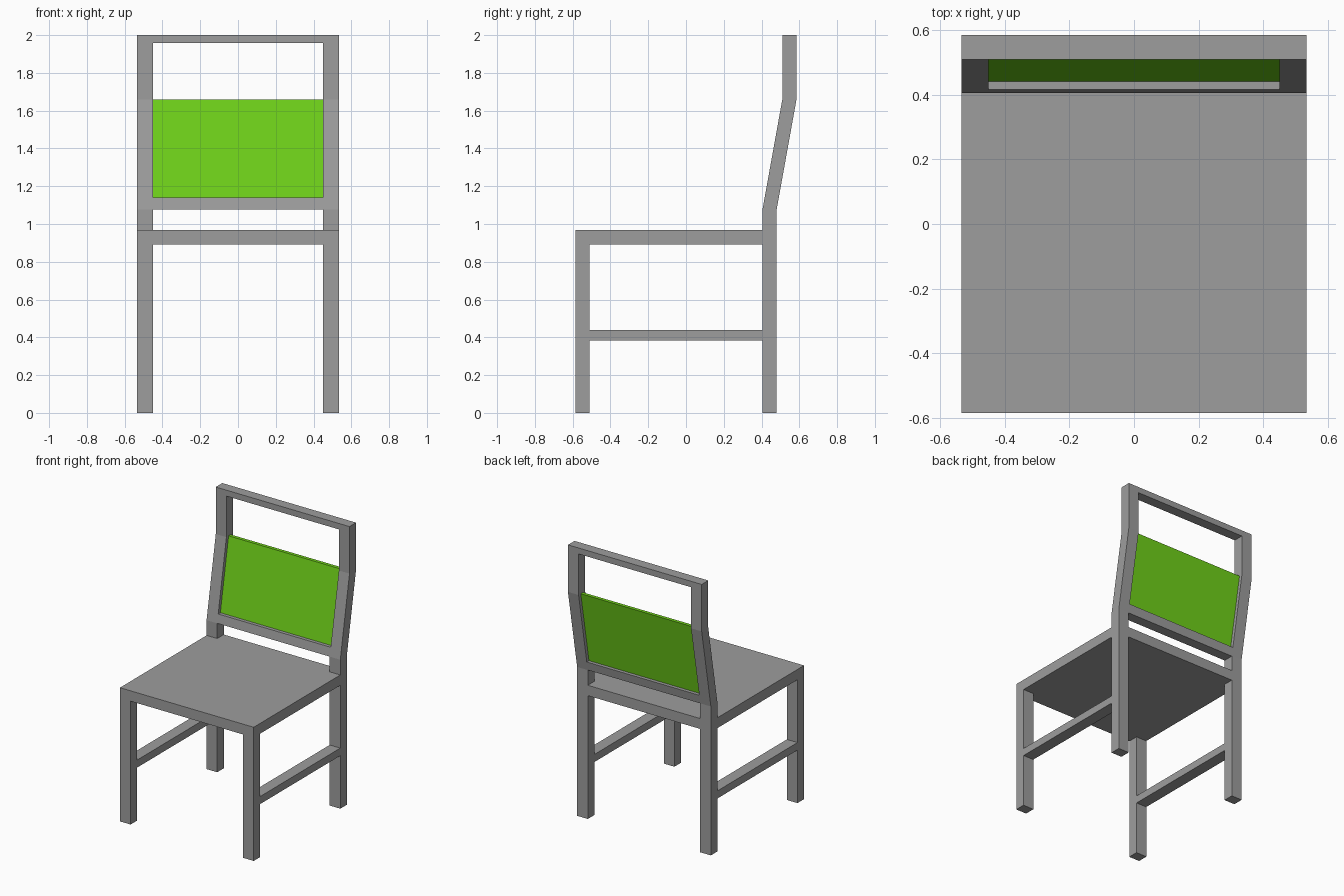
import bpy, bmesh

if "Cube" in bpy.data.objects:
    bpy.data.objects.remove(bpy.data.objects["Cube"])

W, I = 0.535, 0.45            # outer and inner x of the legs
BACK = [(0.405, 0.0), (0.405, 1.077), (0.51, 1.66), (0.51, 2.0)]  # front line of back post (y, z)
DEPTH = 0.075


def material(name, color):
    mat = bpy.data.materials.new(name)
    mat.diffuse_color = color
    mat.use_nodes = True
    mat.node_tree.nodes["Principled BSDF"].inputs["Base Color"].default_value = mat.diffuse_color
    return mat


GREY = material("dark_grey", (0.34, 0.34, 0.34, 1))
GREEN = material("green", (0.16, 0.64, 0.01, 1))


def prism(name, profile, x0, x1, mat=GREY):
    """Extrude a closed (y, z) profile from x0 to x1."""
    bm = bmesh.new()
    face = bm.faces.new([bm.verts.new((x0, y, z)) for y, z in profile])
    ext = bmesh.ops.extrude_face_region(bm, geom=[face])
    verts = [v for v in ext["geom"] if isinstance(v, bmesh.types.BMVert)]
    bmesh.ops.translate(bm, vec=(x1 - x0, 0, 0), verts=verts)
    bmesh.ops.recalc_face_normals(bm, faces=bm.faces)
    mesh = bpy.data.meshes.new(name)
    bm.to_mesh(mesh)
    bm.free()
    mesh.materials.append(mat)
    obj = bpy.data.objects.new(name, mesh)
    bpy.context.collection.objects.link(obj)
    return obj


def box(name, x0, x1, y0, y1, z0, z1):
    return prism(name, [(y0, z0), (y1, z0), (y1, z1), (y0, z1)], x0, x1)


def slanted(name, z0, z1, offset, depth, mat=GREY):
    """Slab between the back posts that follows their slope."""
    def y(z):
        return 0.405 + (z - 1.077) * 0.105 / 0.583 + offset
    return prism(name, [(y(z0), z0), (y(z0) + depth, z0),
                        (y(z1) + depth, z1), (y(z1), z1)], -I, I, mat)


# Legs, bent back posts and side stretchers
post = BACK + [(y + DEPTH, z) for y, z in reversed(BACK)]
for side, x0, x1 in (("left", -W, -I), ("right", I, W)):
    prism(f"back_post_{side}", post, x0, x1)
    box(f"front_leg_{side}", x0, x1, -0.585, -0.51, 0, 0.892)
    box(f"stretcher_{side}", x0, x1, -0.51, 0.405, 0.383, 0.438)

# Seat, with a tongue running back between the posts
box("seat", -W, W, -0.585, 0.405, 0.892, 0.967)
box("seat_rear", -I, I, 0.405, 0.48, 0.892, 0.967)

# Backrest rails
box("top_rail", -I, I, 0.51, 0.585, 1.957, 2.0)
slanted("lower_back_rail", 1.077, 1.14, 0, DEPTH)

# Green back panel
slanted("back_panel", 1.14, 1.66, 0.025, 0.025, GREEN)
